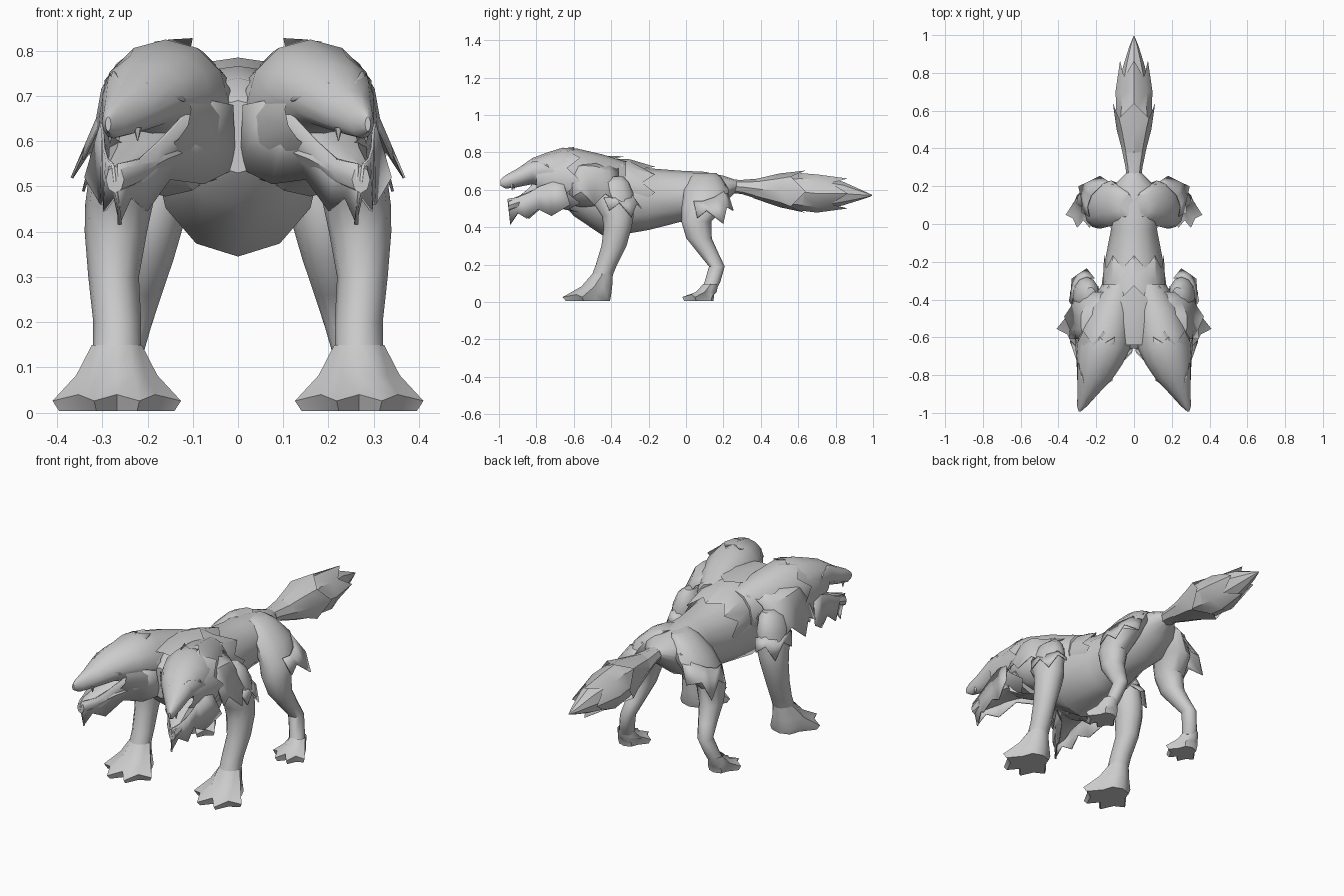
import bpy, bmesh, math

fur_grey = bpy.data.materials.new("fur_grey")
fur_grey.diffuse_color = (0.6, 0.6, 0.6, 1)


def finish(name, bm, mirror=False, thick=0, angle=40):
    """Turn a bmesh into a named, shaded, optionally mirrored object."""
    bmesh.ops.recalc_face_normals(bm, faces=bm.faces)
    me = bpy.data.meshes.new(name)
    bm.to_mesh(me)
    bm.free()
    me.materials.append(fur_grey)
    ob = bpy.data.objects.new(name, me)
    bpy.context.collection.objects.link(ob)
    bpy.ops.object.select_all(action='DESELECT')
    ob.select_set(True)
    bpy.context.view_layer.objects.active = ob
    bpy.ops.object.shade_smooth_by_angle(angle=math.radians(angle))
    if thick:
        ob.modifiers.new("thickness", 'SOLIDIFY').thickness = thick
    if mirror:
        m = ob.modifiers.new("mirror", 'MIRROR')
        m.use_mirror_merge = False
    return ob


def loft(name, axis, rings, sides=12, mirror=False, jag=0, caps=True):
    """Skin elliptical rings stacked along y or z; jag makes the last ring a fur edge.
    ring = (position, x, other axis, x radius, other radius)"""
    bm = bmesh.new()
    loops = []
    for k, (p, x, o, rx, ro) in enumerate(rings):
        loop = []
        for i in range(sides):
            a = 2 * math.pi * i / sides
            q = p
            if jag and k == len(rings) - 1:
                q += -jag if i % 2 else jag
            u, v = x + rx * math.sin(a), o + ro * math.cos(a)
            loop.append(bm.verts.new((u, q, v) if axis == 'y' else (u, v, q)))
        loops.append(loop)
    for a, b in zip(loops, loops[1:]):
        for i in range(sides):
            j = (i + 1) % sides
            bm.faces.new((a[i], a[j], b[j], b[i]))
    if caps:
        bm.faces.new(loops[0])
        if not jag:
            bm.faces.new(loops[-1])
    return finish(name, bm, mirror)


def fur(name, *rows):
    """Mirrored jagged sheet: equally long rows from the root line to the zigzag tip line."""
    bm = bmesh.new()
    rows = [[bm.verts.new(p) for p in row] for row in rows]
    for r, t in zip(rows, rows[1:]):
        for i in range(len(r) - 1):
            bm.faces.new((r[i], r[i + 1], t[i + 1], t[i]))
    return finish(name, bm, True, 0.006)


def paw(name, cx, cy, s, ankle, ay, radius):
    """Clawed foot: ankle ring matching the leg, sloped instep and pointed toes."""
    half = [(.0, -.13), (.05, -.19), (.085, -.115), (.142, -.085), (.08, -.01), (.06, .05)]
    outline = half + [(0, .07)] + [(-x, y) for x, y in half[:0:-1]]
    n = len(outline)
    bm = bmesh.new()
    loops = [[], [], [], []]
    for i, (x, y) in enumerate(outline):
        a = 2 * math.pi * i / n
        ax, ayy = cx + radius * math.sin(a), ay - radius * math.cos(a)
        px, py = cx + x * s, cy + y * s
        levels = ((ax, ayy, ankle), (ax * .6 + px * .4, ayy * .6 + py * .4, ankle * .55),
                  (px, py, .026 if i % 2 else .04), (cx + x * s * .9, cy + y * s * .9, .004))
        for loop, co in zip(loops, levels):
            loop.append(bm.verts.new(co))
    for a, b in zip(loops, loops[1:]):
        for i in range(n):
            bm.faces.new((a[i], a[(i + 1) % n], b[(i + 1) % n], b[i]))
    bm.faces.new(loops[-1])
    return finish(name, bm, True, angle=55)


# Torso
loft("torso", 'y', [
    (-.66, 0, .61, .08, .08), (-.6, 0, .60, .15, .14), (-.43, 0, .56, .185, .215),
    (-.2, 0, .55, .155, .165), (-.03, 0, .565, .122, .137), (.1, 0, .57, .14, .126),
    (.2, 0, .6, .11, .075), (.27, 0, .622, .04, .03)])

# Layered mane over the shoulders
loft("back_mane", 'y', [(-.45, 0, .62, .155, .15), (-.3, 0, .615, .165, .148),
                        (-.2, 0, .585, .158, .138)], 16, jag=.035, caps=False)
loft("shoulder_mane", 'y', [(-.64, 0, .67, .14, .095), (-.5, 0, .645, .19, .14),
                            (-.36, 0, .63, .19, .148)], 16, jag=.035, caps=False)

# Tail with overlapping fur layers
loft("tail", 'y', [(.22, 0, .62, .035, .035), (.3, 0, .615, .045, .038), (.42, 0, .6, .07, .062),
                   (.58, 0, .59, .097, .097), (.7, 0, .58, .09, .095), (.84, 0, .58, .056, .063),
                   (.94, 0, .573, .025, .025), (.995, 0, .57, .003, .003)], 8)
loft("tail_fur_front", 'y', [(.36, 0, .605, .055, .05), (.5, 0, .597, .092, .09),
                             (.6, 0, .59, .112, .113)], 8, jag=.04, caps=False)
loft("tail_fur_back", 'y', [(.6, 0, .59, .093, .1), (.7, 0, .58, .098, .102),
                            (.82, 0, .58, .074, .08)], 8, jag=.045, caps=False)

# Two heads, turned outward
loft("neck_and_skull", 'y', [
    (-.992, .287, .638, .006, .016), (-.965, .275, .642, .026, .036), (-.9, .245, .664, .055, .05),
    (-.82, .207, .70, .093, .07), (-.74, .18, .705, .12, .095), (-.66, .16, .685, .14, .14),
    (-.58, .15, .665, .142, .155), (-.45, .115, .645, .13, .145), (-.32, .07, .62, .1, .13)],
    12, True)
loft("lower_jaw", 'y', [
    (-.95, .272, .515, .02, .03), (-.9, .252, .532, .044, .033), (-.82, .222, .56, .064, .038),
    (-.72, .19, .585, .095, .06), (-.62, .175, .59, .1, .09)], 8, True)
loft("cheek_ruff", 'y', [(-.8, .2, .67, .096, .093), (-.7, .172, .655, .135, .148),
                         (-.6, .16, .65, .154, .172)], 16, True, jag=.035, caps=False)

# Brow ridges above the eyes
for side, x0, x1 in (("inner", .2, .115), ("outer", .26, .295)):
    fur(side + "_brow", [(x0, -.87, .73), ((x0 + x1) / 2, -.81, .755), (x1, -.74, .735)],
        [(x0, -.88, .715), (x1, -.83, .69), (x1, -.72, .69)])

# Hanging beard and cheek fur
fur("outer_beard", [(.28, -.955, .55), (.292, -.9, .56), (.3, -.84, .585), (.302, -.78, .62),
                    (.305, -.72, .64), (.3, -.66, .65)],
    [(.262, -.94, .415), (.275, -.9, .475), (.298, -.85, .445), (.29, -.79, .495),
     (.305, -.72, .46), (.34, -.62, .52)])
fur("inner_beard", [(.262, -.955, .55), (.215, -.9, .56), (.17, -.85, .6), (.11, -.79, .665),
                    (.06, -.73, .69), (.01, -.68, .68)],
    [(.262, -.94, .415), (.235, -.9, .475), (.2, -.84, .445), (.15, -.76, .515),
     (.075, -.7, .505), (.005, -.65, .54)])
fur("throat_fur", [(.03, -.67, .6), (.1, -.69, .58), (.15, -.69, .57), (.2, -.7, .56), (.26, -.7, .56)],
    [(.005, -.62, .53), (.08, -.65, .505), (.12, -.66, .535), (.17, -.66, .5), (.27, -.67, .5)])

# Ears swept back
fur("ear", [(.11, -.7, .78), (.15, -.7, .785), (.19, -.7, .78)],
    [(.1, -.6, .828), (.15, -.63, .825), (.185, -.6, .82)])

# Small fangs
for name, x, y, top, tip in (("outer_fang", .283, -.93, .63, .595), ("inner_fang", .222, -.92, .63, .6)):
    loft(name, 'z', [(top, x, y, .01, .012), (tip, x, y, .001, .001)], 5, True)

# Front legs
loft("front_leg", 'z', [
    (.67, .23, -.37, .025, .035), (.64, .24, -.38, .055, .075), (.58, .25, -.385, .07, .105),
    (.52, .257, -.385, .073, .105), (.46, .263, -.365, .075, .085), (.4, .27, -.365, .069, .075),
    (.3, .275, -.385, .056, .067), (.2, .267, -.425, .053, .057), (.125, .268, -.455, .053, .055)],
    12, True)
paw("front_paw", .268, -.47, 1, .15, -.446, .055)

# Shoulder cape and elbow fur
fur("shoulder_cape", [(.12, -.62, .77), (.12, -.55, .775), (.11, -.48, .775), (.1, -.41, .77), (.1, -.36, .755)],
    [(.27, -.61, .72), (.28, -.55, .73), (.28, -.48, .725), (.25, -.41, .7), (.2, -.36, .69)],
    [(.345, -.61, .56), (.34, -.56, .59), (.37, -.49, .52), (.33, -.43, .58), (.32, -.36, .53)])
fur("elbow_fur", [(.322, -.44, .56), (.322, -.38, .56), (.31, -.32, .55), (.27, -.285, .57), (.21, -.285, .55)],
    [(.345, -.41, .49), (.335, -.355, .53), (.33, -.29, .455), (.29, -.26, .53), (.25, -.235, .5)])

# Hind legs, with hips running into the back
loft("hind_leg", 'z', [
    (.69, .04, .1, .04, .06), (.665, .07, .105, .06, .085), (.6, .12, .11, .08, .12),
    (.51, .172, .095, .08, .118), (.43, .188, .055, .072, .08), (.34, .2, .07, .058, .068),
    (.26, .215, .12, .046, .054), (.19, .23, .165, .038, .042), (.11, .252, .142, .037, .042),
    (.07, .264, .125, .038, .04)], 12, True)
paw("hind_paw", .268, .105, .66, .095, .132, .04)

# Thigh fur
fur("thigh_fur", [(.24, .04, .54), (.25, .09, .54), (.23, .15, .56), (.18, .2, .59), (.11, .21, .63)],
    [(.28, .06, .45), (.275, .11, .49), (.295, .2, .42), (.25, .22, .51), (.18, .255, .49)])
